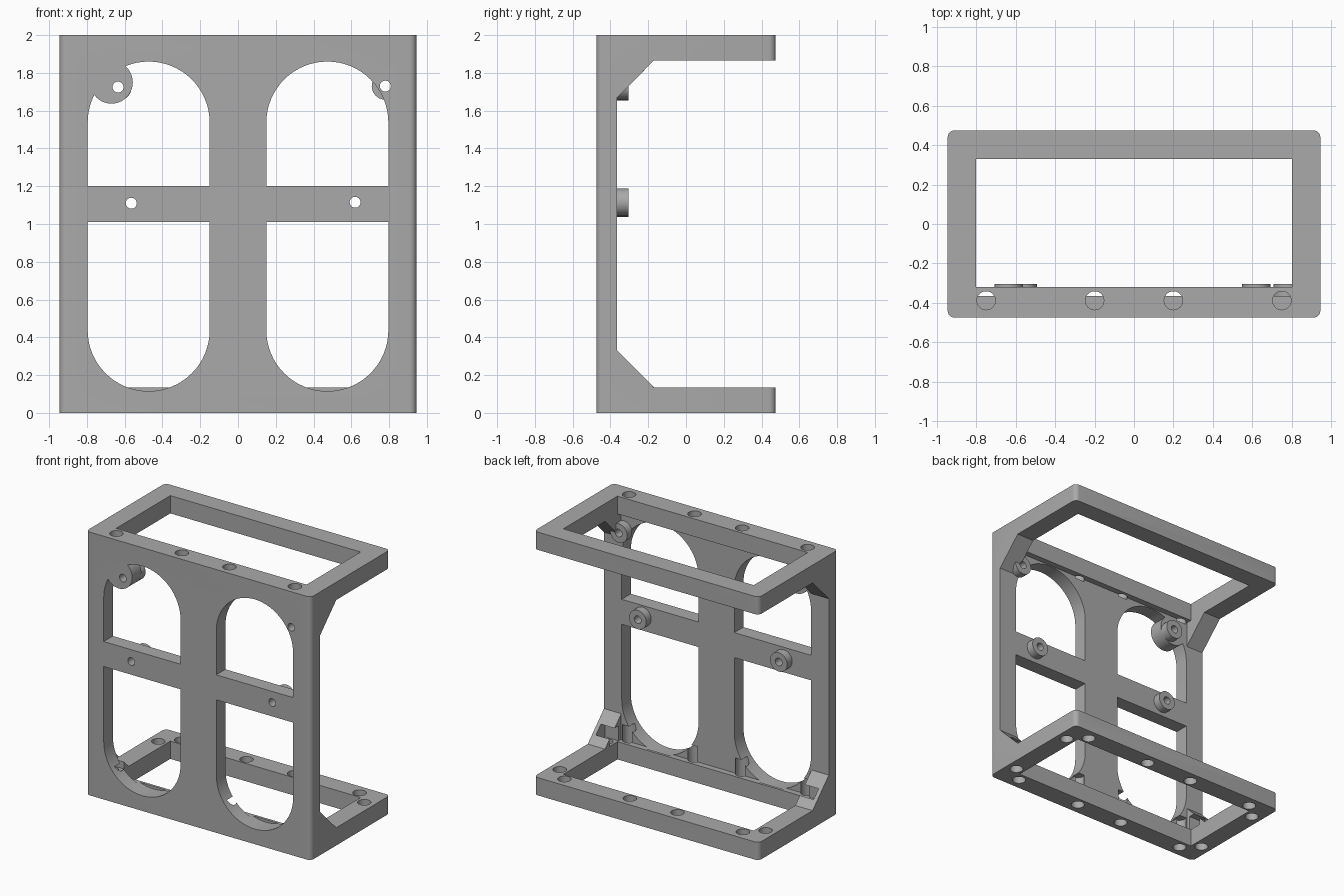
import bpy, bmesh, math
from mathutils import Matrix

cube = bpy.data.objects.get("Cube")
if cube:
    bpy.data.objects.remove(cube, do_unlink=True)

grey = bpy.data.materials.new("grey plastic")
grey.use_nodes = True
COLOUR = (0.4, 0.4, 0.4, 1)
grey.diffuse_color = COLOUR
grey.node_tree.nodes["Principled BSDF"].inputs["Base Color"].default_value = COLOUR

W, D, H = 0.945, 0.475, 2.0      # half width, half depth, height
IN_X = 0.8                       # inner half width of the rails
BACK = -0.365                    # rear face of the front plate
RAIL = 0.135                     # thickness of the top and bottom rails


def finish(name, bm):
    bmesh.ops.recalc_face_normals(bm, faces=bm.faces)
    mesh = bpy.data.meshes.new(name)
    bm.to_mesh(mesh)
    bm.free()
    mesh.materials.append(grey)
    obj = bpy.data.objects.new(name, mesh)
    bpy.context.collection.objects.link(obj)
    return obj


def prism(name, points, start, end, axis):
    """Extrude a profile along x (points are y, z) or along y (points are x, z)."""
    bm = bmesh.new()
    place = (lambda a, b: (start, a, b)) if axis == "x" else (lambda a, b: (a, start, b))
    face = bm.faces.new([bm.verts.new(place(a, b)) for a, b in points])
    move = (end - start, 0, 0) if axis == "x" else (0, end - start, 0)
    new = bmesh.ops.extrude_face_region(bm, geom=[face])["geom"]
    bmesh.ops.translate(bm, vec=move, verts=[v for v in new if isinstance(v, bmesh.types.BMVert)])
    return finish(name, bm)


def box(name, x0, x1, y0, y1, z0, z1):
    return prism(name, [(x0, z0), (x1, z0), (x1, z1), (x0, z1)], y0, y1, "y")


def rod(name, centre, radius, length, axis="z", sides=40):
    bm = bmesh.new()
    bmesh.ops.create_cone(bm, cap_ends=True, segments=sides, radius1=radius,
                          radius2=radius, depth=length)
    if axis == "y":
        bmesh.ops.rotate(bm, verts=bm.verts, matrix=Matrix.Rotation(math.pi / 2, 3, "X"))
    bmesh.ops.translate(bm, verts=bm.verts, vec=centre)
    return finish(name, bm)


def apply(obj, mod):
    bpy.context.view_layer.objects.active = obj
    bpy.ops.object.modifier_apply(modifier=mod.name)


def combine(obj, other, operation="DIFFERENCE"):
    mod = obj.modifiers.new("combine", "BOOLEAN")
    mod.operation, mod.solver, mod.object = operation, "EXACT", other
    apply(obj, mod)
    bpy.data.objects.remove(other, do_unlink=True)


# Solid block with rounded upright edges
frame = box("frame", -W, W, -D, D, 0, H)
bm = bmesh.new()
bm.from_mesh(frame.data)
upright = [e for e in bm.edges if abs(e.verts[0].co.z - e.verts[1].co.z) > 1]
bmesh.ops.bevel(bm, geom=upright, offset=0.035, segments=6, profile=0.5, affect="EDGES")
bm.to_mesh(frame.data)
bm.free()

# Open the sides and back, leaving sloped corner gussets
slope = 0.195
combine(frame, prism("side_opening", [
    (BACK, RAIL + slope), (BACK + slope, RAIL), (1, RAIL),
    (1, H - RAIL), (BACK + slope, H - RAIL), (BACK, H - RAIL - slope)], -1.2, 1.2, "x"))
combine(frame, box("inner_opening", -IN_X, IN_X, BACK, 1, RAIL, H - RAIL))
combine(frame, box("rail_opening", -IN_X, IN_X, -0.32, 0.33, -0.1, H + 0.1))

# Long rounded windows, split by the crossbar
radius = 0.323
for side in (-1, 1):
    mid = side * 0.473
    for centre, bar, turn in ((1.537, 1.2, 1), (0.438, 1.01, -1)):
        arc = [(mid + radius * math.cos(math.pi * i / 32),
                centre + turn * radius * math.sin(math.pi * i / 32)) for i in range(33)]
        combine(frame, prism("window", arc + [(mid - radius, bar), (mid + radius, bar)],
                             -1, -0.34, "y"))

# Lug that carries the upper standoff at the window's corner
combine(frame, rod("lug", (-0.67, (BACK - D) / 2, 1.75), 0.113, D + BACK, "y"), "UNION")

# Upright screw holes
HOLE = 0.047
for x in (-0.75, -0.2, 0.2, 0.75):
    combine(frame, rod("hole", (x, -0.388, 1.95), HOLE, 0.2))
    combine(frame, rod("hole", (x, -0.388, 0.075), HOLE, 0.35))
    combine(frame, rod("hole", (x, 0.388, 0.05), HOLE, 0.3))
for side in (-1, 1):
    for y in (-0.28, 0.28):
        combine(frame, rod("hole", (side * 0.865, y, 0.05), HOLE, 0.3))
    # Nut pocket in each lower gusset
    near, far = sorted((side * 0.78, side * 0.915))
    combine(frame, box("pocket", near, far, -0.335, -0.225, RAIL, 0.25))

# Round standoffs behind the plate, drilled through
parts = [frame]
for name, x, z in (("upper_right", -0.635, 1.725), ("upper_left", 0.78, 1.73),
                   ("middle_right", -0.565, 1.11), ("middle_left", 0.62, 1.115)):
    standoff = rod(name + "_standoff", (x, -0.335, z), 0.072, 0.06, "y")
    for part in (frame, standoff):
        combine(part, rod("drill", (x, -0.4, z), 0.029, 0.3, "y", 24))
    parts.append(standoff)

# Smooth the round walls and keep the edges crisp
bpy.ops.object.select_all(action="DESELECT")
for part in parts:
    part.select_set(True)
bpy.context.view_layer.objects.active = frame
bpy.ops.object.shade_smooth_by_angle(angle=math.radians(30))
